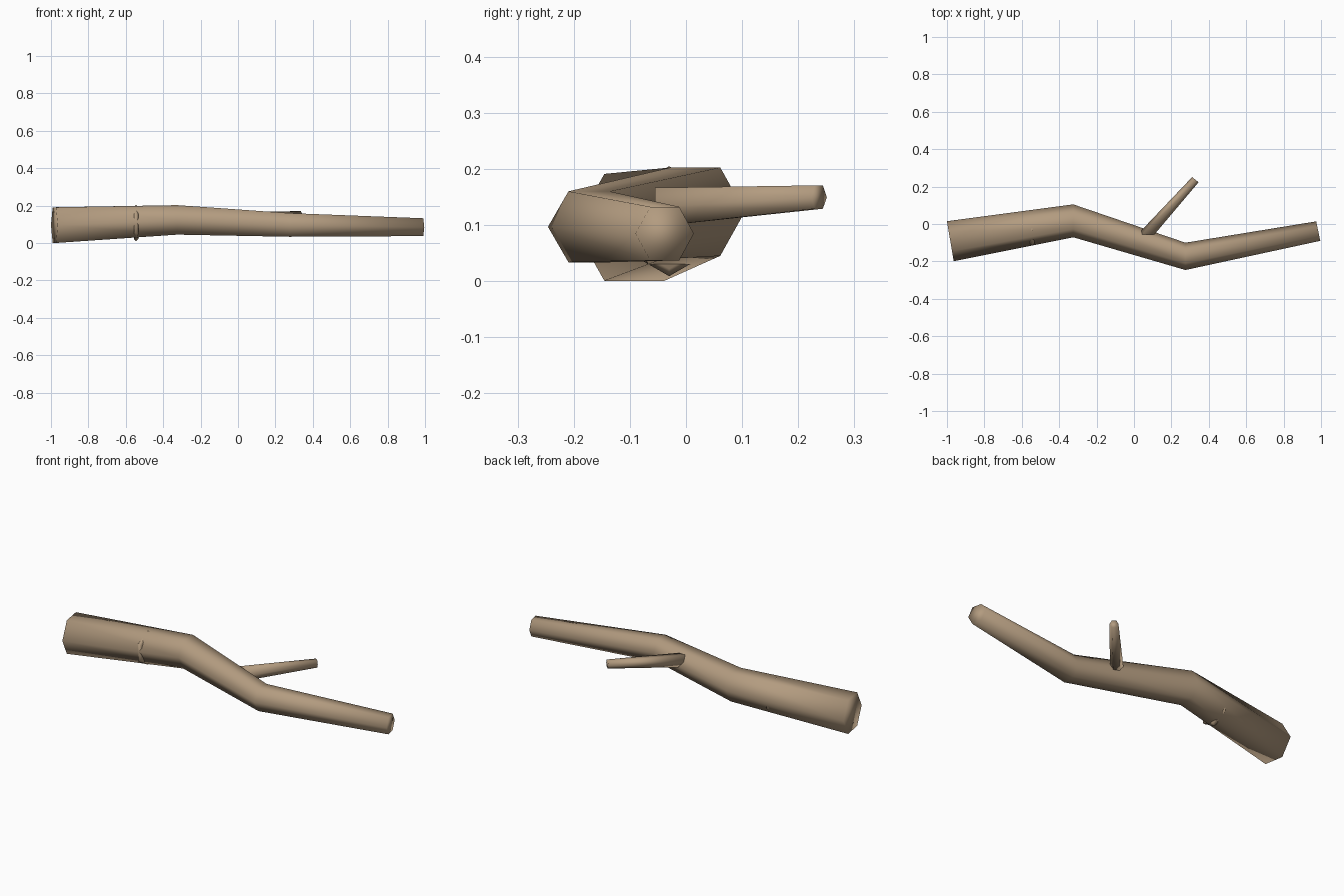
import bpy, bmesh
from math import sin, cos, pi
from mathutils import Vector

cube = bpy.data.objects.get("Cube")
if cube:
    bpy.data.objects.remove(cube, do_unlink=True)

bark = bpy.data.materials.new("light brown bark")
bark.use_nodes = True
color = (0.45, 0.33, 0.215, 1)
bark.diffuse_color = color
bark.node_tree.nodes["Principled BSDF"].inputs["Base Color"].default_value = color


def loft(name, stations, turn=0.0):
    """Six-sided capped tube; station = (centre, half-width vector in xy, vertical radius)."""
    bm = bmesh.new()
    rings = []
    for centre, side, rz in stations:
        u, c = Vector((*side, 0)), Vector(centre)
        angles = [turn + i * pi / 3 for i in range(6)]
        rings.append([bm.verts.new(c + u * cos(a) + Vector((0, 0, rz * sin(a))))
                      for a in angles])
    for a, b in zip(rings, rings[1:]):
        for i in range(6):
            j = (i + 1) % 6
            bm.faces.new((a[i], a[j], b[j], b[i]))
    bm.faces.new(rings[0])
    bm.faces.new(rings[-1])
    bmesh.ops.recalc_face_normals(bm, faces=bm.faces[:])
    for f in bm.faces:
        f.smooth = True
    mesh = bpy.data.meshes.new(name)
    bm.to_mesh(mesh)
    bm.free()
    mesh.materials.append(bark)
    obj = bpy.data.objects.new(name, mesh)
    bpy.context.collection.objects.link(obj)
    return obj


# Main crooked limb, thick end to thin end
loft("main_limb", [
    ((-0.982, -0.092, 0.096), (-0.018, 0.107), 0.11),
    ((-0.325, 0.017, 0.124), (0, 0.088), 0.091),
    ((0.275, -0.173, 0.097), (0, 0.073), 0.073),
    ((0.985, -0.038, 0.085), (-0.011, 0.052), 0.055),
])

# Side twig, its base sunk into the limb
loft("side_twig", [
    ((0.065, -0.055, 0.132), (-0.045, 0), 0.04),
    ((0.328, 0.237, 0.15), (-0.017, 0.014), 0.024),
])

# Knot ring, only its corners break through the bark
loft("knot_ring", [
    ((-0.545 + dx, -0.03, 0.107), (0, r), r)
    for dx, r in ((-0.012, 0.085), (0, 0.098), (0.012, 0.085))
], turn=pi / 6)
